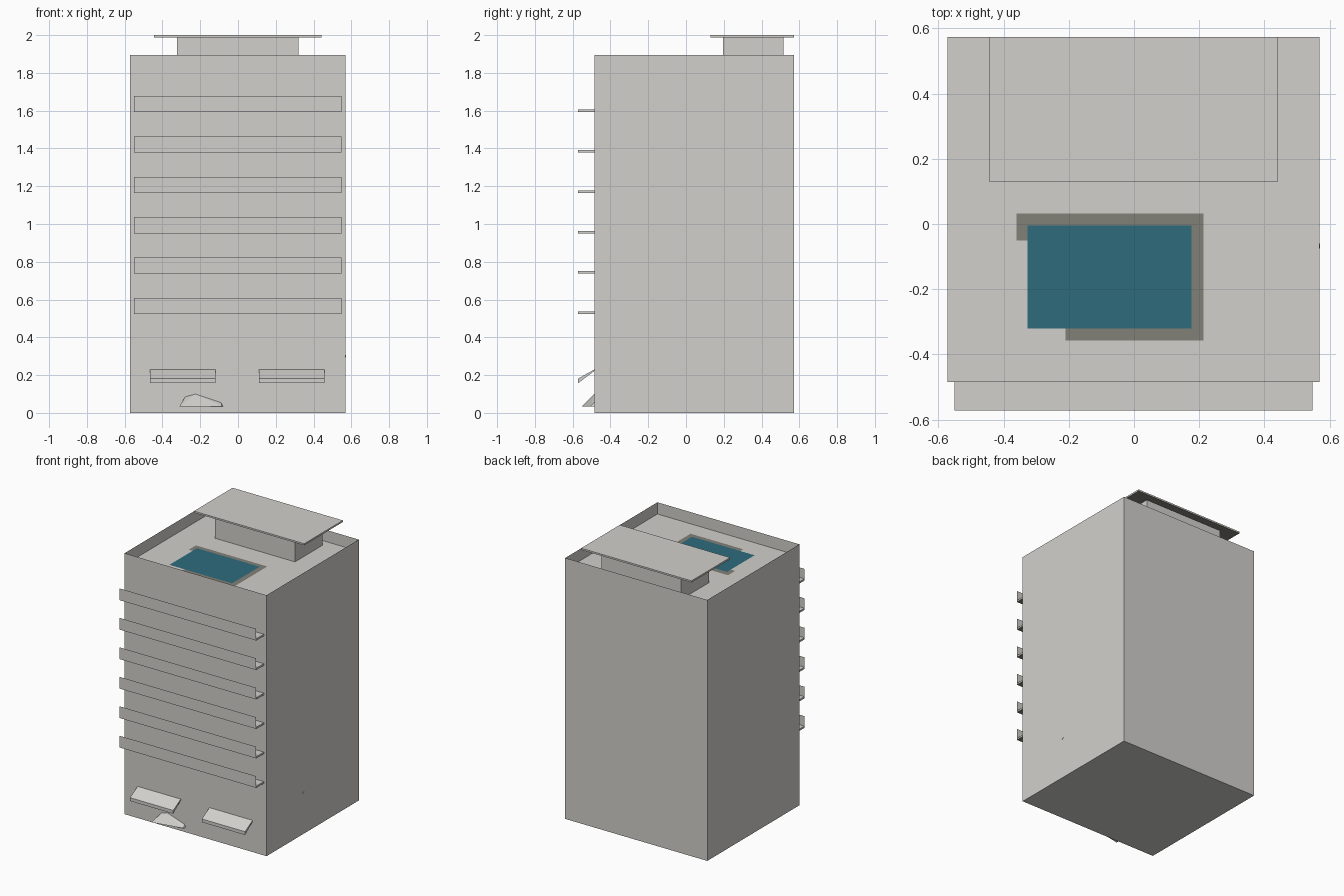
import bpy
import bmesh
from mathutils import Vector

old = bpy.data.objects.get("Cube")
if old:
    bpy.data.objects.remove(old, do_unlink=True)


def material(name, rgb):
    m = bpy.data.materials.new(name)
    m.use_nodes = True
    m.diffuse_color = (*rgb, 1)
    m.node_tree.nodes["Principled BSDF"].inputs["Base Color"].default_value = (*rgb, 1)
    return m


concrete = material("warm grey concrete", (0.64, 0.63, 0.603))
dark = material("dark grey paving and soffits", (0.222, 0.218, 0.185))
water = material("pool water", (0.027, 0.145, 0.203))


def finish(name, bm, mat):
    mesh = bpy.data.meshes.new(name)
    bm.to_mesh(mesh)
    bm.free()
    mesh.materials.append(mat)
    ob = bpy.data.objects.new(name, mesh)
    bpy.context.collection.objects.link(ob)
    return ob


def darken_underside(ob):
    """Give the downward faces the dark soffit colour."""
    ob.data.materials.append(dark)
    for face in ob.data.polygons:
        if face.normal.z < -0.3:
            face.material_index = 1


def box_mesh(x, y, z):
    bm = bmesh.new()
    bmesh.ops.create_cube(bm, size=1)
    for v in bm.verts:
        v.co = [r[0] if c < 0 else r[1] for r, c in zip((x, y, z), v.co)]
    return bm


def box(name, x, y, z):
    return finish(name, box_mesh(x, y, z), concrete)


def sheet(name, points, mat=concrete):
    """A single flat face, listed anticlockwise as seen from outside."""
    bm = bmesh.new()
    bm.faces.new([bm.verts.new(p) for p in points])
    return finish(name, bm, mat)


def level_sheet(name, x, y, z, mat):
    corners = [(x[0], y[0]), (x[1], y[0]), (x[1], y[1]), (x[0], y[1])]
    return sheet(name, [(*c, z) for c in corners], mat)


def hull(name, points):
    bm = bmesh.new()
    for p in points:
        bm.verts.new(Vector(p))
    bmesh.ops.convex_hull(bm, input=bm.verts)
    bmesh.ops.dissolve_limit(bm, angle_limit=0.01, verts=bm.verts, edges=bm.edges)
    bmesh.ops.recalc_face_normals(bm, faces=bm.faces)
    return finish(name, bm, concrete)


LEFT, RIGHT, FRONT, BACK = 0.569, -0.572, -0.485, 0.573
TOP, DECK, LIP = 1.895, 1.81, -0.572

# Tower shell, open at the top so the walls rise as a thin parapet
bm = box_mesh((RIGHT, LEFT), (FRONT, BACK), (0, TOP))
roof = max(bm.faces, key=lambda f: f.calc_center_median().z)
bmesh.ops.delete(bm, geom=[roof], context="FACES_ONLY")
finish("tower", bm, concrete)
level_sheet("roof_deck", (RIGHT, LEFT), (FRONT, BACK), DECK, concrete)

# Rooftop room and its overhanging slab with a dark soffit
box("roof_room", (-0.322, 0.32), (0.197, 0.515), (DECK, 1.99))
darken_underside(box("roof_slab", (-0.445, 0.441), (0.13, BACK), (1.988, 2.0)))

# Pool and the paving showing around it
outline = [(-0.36, 0.032), (-0.36, -0.05), (-0.21, -0.05), (-0.21, -0.357),
           (0.213, -0.357), (0.213, 0.032)]
sheet("pool_surround", [(x, y, DECK + 0.001) for x, y in outline], dark)
level_sheet("pool", (-0.327, 0.176), (-0.32, -0.004), DECK + 0.003, water)

# Six balconies, each a floor plate with a dark soffit and a thin front panel
for i in range(6):
    z = 0.523 + i * 0.214
    floor = box(f"balcony_floor_{i + 1}", (-0.551, 0.547), (LIP, FRONT), (z, z + 0.013))
    darken_underside(floor)
    sheet(f"balcony_panel_{i + 1}",
          [(-0.551, LIP, z), (0.547, LIP, z), (0.547, LIP, z + 0.085), (-0.551, LIP, z + 0.085)])

# Sloped awnings over the ground floor
section = [(FRONT, 0.23), (LIP, 0.181), (LIP, 0.157), (FRONT, 0.222)]
for side, x in (("right", -0.467), ("left", 0.11)):
    awning = hull(f"awning_{side}", [(x + dx, y, z) for dx in (0, 0.347) for y, z in section])
    darken_underside(awning)

# Tilted wedge leaning out of the wall at the entrance
hull("entrance_wedge", [
    (-0.31, -0.55, 0.035), (-0.085, -0.505, 0.035), (-0.08, FRONT, 0.035),
    (-0.09, FRONT, 0.055), (-0.225, FRONT, 0.10), (-0.28, FRONT, 0.085),
    (-0.305, FRONT, 0.035)])

# Tiny chip on the side wall
hull("wall_chip", [(LEFT + d, y, z) for d in (0, 0.002)
                   for y, z in ((-0.075, 0.294), (-0.06, 0.306), (-0.068, 0.302))])
